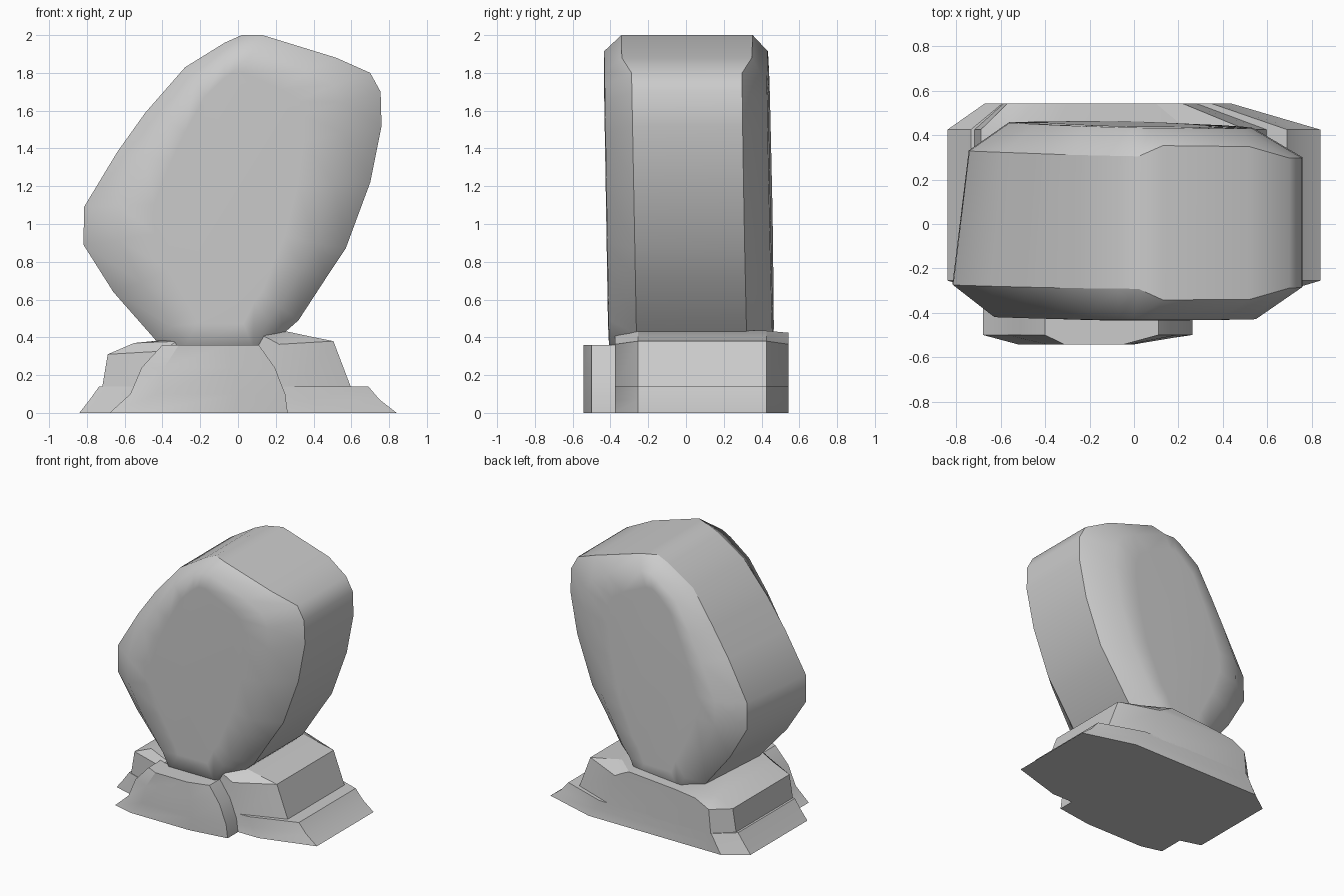
import bpy, bmesh, math

if "Cube" in bpy.data.objects:
    bpy.data.objects.remove(bpy.data.objects["Cube"])


def loft(name, rings, sharp_rings=(), angle=None):
    """Skin a stack of equal-length vertex rings and cap both ends."""
    bm = bmesh.new()
    vs = [[bm.verts.new(p) for p in r] for r in rings]
    n = len(rings[0])
    for a, b in zip(vs, vs[1:]):
        for i in range(n):
            j = (i + 1) % n
            bm.faces.new((a[i], a[j], b[j], b[i]))
    bm.faces.new(vs[0])
    bm.faces.new(vs[-1])
    bmesh.ops.recalc_face_normals(bm, faces=bm.faces)
    for f in bm.faces:
        f.smooth = True
    for e in bm.edges:
        if angle and e.calc_face_angle(0) > angle:
            e.smooth = False
    for r in sharp_rings:
        for i in range(n):
            bm.edges.get((vs[r][i - 1], vs[r][i])).smooth = False
    me = bpy.data.meshes.new(name)
    bm.to_mesh(me)
    bm.free()
    ob = bpy.data.objects.new(name, me)
    bpy.context.collection.objects.link(ob)
    return ob


def slab(name, plan, levels):
    """Stack a plan (u in 0..1 across, y) through levels (x_left, z_left, x_right, z_right)."""
    return loft(name, [[(xl + u * (xr - xl), y, zl + u * (zr - zl)) for u, y in plan]
                       for xl, zl, xr, zr in levels], angle=math.radians(25))


# Boulder: leaning outline with a wide rim and softly bevelled front and back
outline = [(0.02, 2.0), (0.13, 2.0), (0.52, 1.88), (0.70, 1.80), (0.755, 1.70),
           (0.76, 1.52), (0.70, 1.22), (0.57, 0.87), (0.47, 0.72), (0.32, 0.49),
           (0.24, 0.42), (0.13, 0.27), (-0.36, 0.27), (-0.44, 0.39), (-0.66, 0.64),
           (-0.818, 0.89), (-0.815, 1.09), (-0.64, 1.38), (-0.49, 1.59),
           (-0.28, 1.83), (-0.07, 1.96)]


def side_x(x, side):
    # the left flank narrows towards the back
    return x * 0.91 if side > 0 and x < -0.3 else x


def rim(side):
    ring = []
    for x, z in outline:
        t = (z - 0.4) / 1.6
        flare = 0.05 if z > 1.87 and x > 0.1 else 0.0
        y = -0.262 - 0.03 * t - flare if side < 0 else 0.325 - 0.02 * t - 0.015 * x + flare
        ring.append((side_x(x, side), y, z))
    return ring


def face(side, shrink, z_shrink, lift):
    ring = []
    for x, z in outline:
        px = -0.07 + (side_x(x, side) + 0.07) * shrink
        pz = 1.15 + (z - 1.15) * z_shrink
        if z < 0.5 and z_shrink > 0.85:
            pz = z + 0.07
        t = (pz - 0.4) / 1.5
        y = -0.408 - 0.025 * t - lift if side < 0 else 0.459 - 0.025 * t - 0.015 * px + lift
        ring.append((px, y, pz))
    return ring


loft("boulder", [face(-1, 0.5, 0.77, 0.004), face(-1, 0.75, 0.9, 0), rim(-1),
                 rim(1), face(1, 0.73, 0.9, 0), face(1, 0.5, 0.77, 0.004)],
     sharp_rings=(2, 3))

# Stepped base: spreading lower ledge and upper block
base_plan = [(0, -0.255), (0.24, -0.375), (0.76, -0.375), (1, -0.255),
             (1, 0.425), (0.76, 0.543), (0.1, 0.543), (0, 0.425)]
slab("lower_ledge", base_plan, [(-0.84, 0, 0.84, 0), (-0.785, 0.07, 0.75, 0.07),
                                (-0.735, 0.14, 0.69, 0.14)])
slab("upper_block", base_plan, [(-0.72, 0.13, 0.60, 0.13), (-0.69, 0.31, 0.505, 0.38),
                                (-0.55, 0.37, 0.38, 0.405), (-0.35, 0.39, 0.24, 0.435)])

# Front foot: tapered stone that the boulder rests on
foot_plan = [(0, -0.50), (0.17, -0.543), (0.69, -0.543), (1, -0.50), (1, -0.28), (0, -0.28)]
slab("front_foot", foot_plan, [(-0.68, 0, 0.263, 0), (-0.57, 0.10, 0.25, 0.10),
                               (-0.51, 0.24, 0.195, 0.24), (-0.40, 0.36, 0.11, 0.36)])
